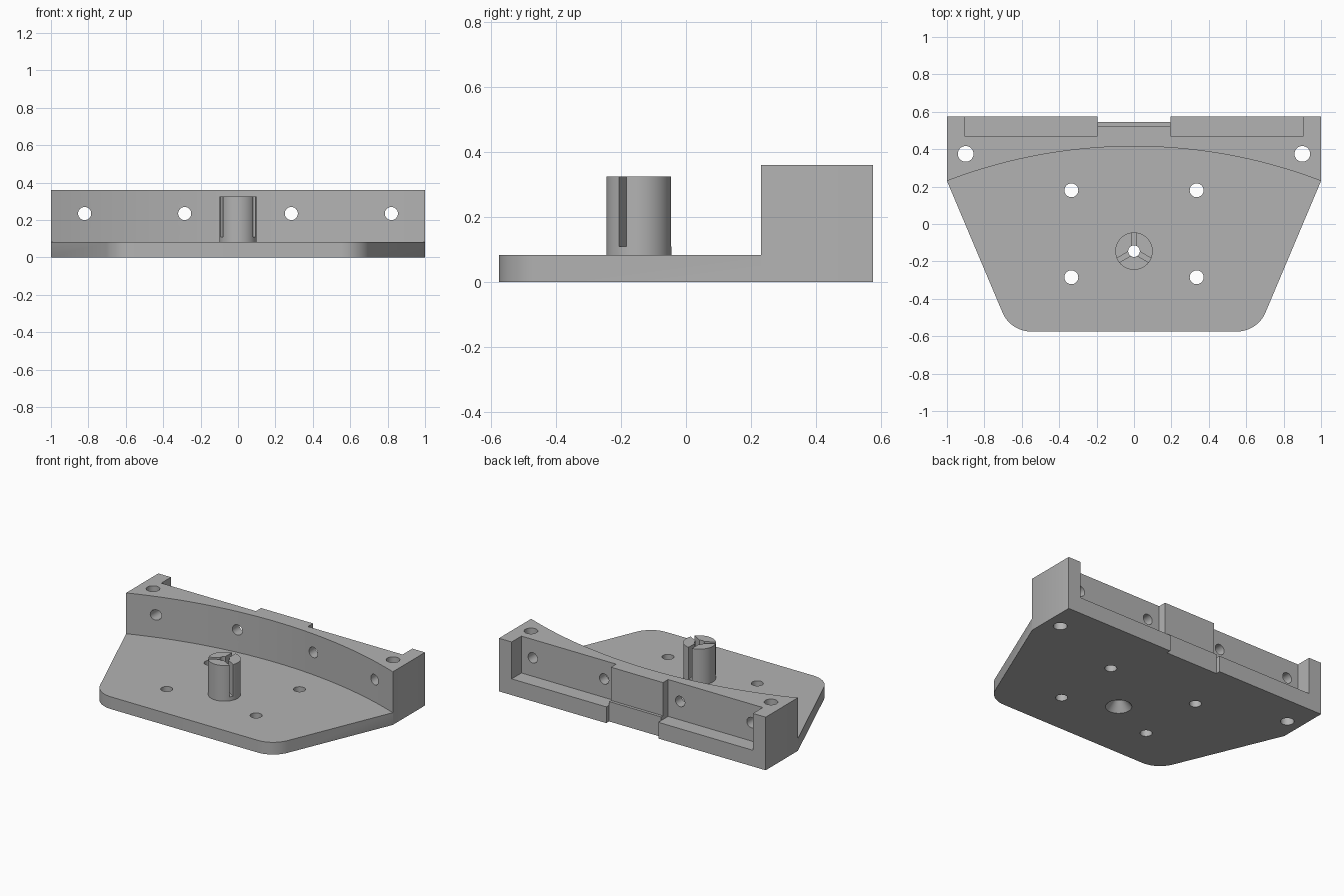
import bpy, bmesh
from math import sin, cos, pi, radians, sqrt
from mathutils import Matrix, Vector

cube = bpy.data.objects.get("Cube")
if cube:
    bpy.data.objects.remove(cube, do_unlink=True)

grey = bpy.data.materials.new("light_grey")
grey.use_nodes = True
colour = (0.45, 0.45, 0.45, 1)
grey.diffuse_color = colour
grey.node_tree.nodes["Principled BSDF"].inputs["Base Color"].default_value = colour


def make_object(name, bm):
    bmesh.ops.recalc_face_normals(bm, faces=bm.faces)
    mesh = bpy.data.meshes.new(name)
    bm.to_mesh(mesh)
    bm.free()
    mesh.materials.append(grey)
    obj = bpy.data.objects.new(name, mesh)
    bpy.context.collection.objects.link(obj)
    return obj


def prism(name, outline, z0, z1):
    bm = bmesh.new()
    face = bm.faces.new([bm.verts.new((x, y, z0)) for x, y in outline])
    top = bmesh.ops.extrude_face_region(bm, geom=[face])["geom"]
    moved = [v for v in top if isinstance(v, bmesh.types.BMVert)]
    bmesh.ops.translate(bm, verts=moved, vec=(0, 0, z1 - z0))
    return make_object(name, bm)


def box(name, x0, x1, y0, y1, z0, z1):
    return prism(name, [(x0, y0), (x1, y0), (x1, y1), (x0, y1)], z0, z1)


def cone(name, centre, r1, r2, depth, sides=48, along_y=False):
    bm = bmesh.new()
    spin = Matrix.Rotation(pi / 2, 4, 'X') if along_y else Matrix()
    bmesh.ops.create_cone(bm, cap_ends=True, segments=sides, radius1=r1, radius2=r2,
                          depth=depth, matrix=Matrix.Translation(centre) @ spin)
    return make_object(name, bm)


def cut(target, cutter):
    mod = target.modifiers.new("cut", 'BOOLEAN')
    mod.operation = 'DIFFERENCE'
    mod.solver = 'EXACT'
    mod.object = cutter
    bpy.context.view_layer.objects.active = target
    bpy.ops.object.modifier_apply(modifier=mod.name)
    bpy.data.objects.remove(cutter, do_unlink=True)


BACK, SHOULDER = 0.575, 0.23
PLATE, TOP = 0.083, 0.36
POST_Y = -0.145

# Body outline: tapered plate with two rounded front corners
slope = Vector((0.34, 0.805)).normalized()
radius = 0.166
mid = Vector((0.55, -BACK + radius))
turn = radians(67)
half = [(mid.x + radius * sin(turn * i / 12), mid.y - radius * cos(turn * i / 12))
        for i in range(13)]
half += [(1, SHOULDER), (1, BACK)]
body = prism("mounting_bracket", half + [(-x, y) for x, y in reversed(half)], 0, TOP)

# Clear the space in front of the curved wall
sag = 0.185
arc_r = (1 + sag * sag) / (2 * sag)
reach = 1.04
arc = []
for i in range(65):
    x = reach - 2 * reach * i / 64
    arc.append((x, SHOULDER + sag - arc_r + sqrt(arc_r ** 2 - x * x)))
cut(body, prism("front_cutter", [(-reach, -1), (reach, -1)] + arc, PLATE, 1))

# Rear pockets and stepped centre notch
for side in (-1, 1):
    xs = sorted((side * 0.195, side * 0.905))
    cut(body, box("pocket_cutter", *xs, 0.47, 1, 0.11, 1))
cut(body, box("notch_cutter", -0.195, 0.195, 0.545, 1, -1, 1))
cut(body, box("step_cutter", -0.196, 0.196, 0.525, 1, 0.135, 1))

# Screw holes, mirrored left and right
for side in (-1, 1):
    for x, y, r in ((0.9, 0.375, 0.042), (0.335, 0.18, 0.037), (0.335, -0.285, 0.037)):
        cut(body, cone("screw_cutter", (side * x, y, 0.2), r, r, 1))
    for x in (0.285, 0.82):
        cut(body, cone("wall_cutter", (side * x, 0.4, 0.235), 0.035, 0.035, 0.6, along_y=True))

# Countersunk bore under the post
cut(body, cone("bore_cutter", (0, POST_Y, 0.1), 0.031, 0.031, 1))
cut(body, cone("countersink_cutter", (0, POST_Y, 0.02), 0.097, 0.031, 0.08))

# Split post with a central bore and three slots
post = cone("split_post", (0, POST_Y, (PLATE + 0.325) / 2), 0.1, 0.1, 0.325 - PLATE, 64)
cut(post, cone("post_bore_cutter", (0, POST_Y, 0.2), 0.031, 0.031, 1))
for angle in (90, 210, 330):
    slot = box("slot_cutter", 0, 0.2, -0.013, 0.013, 0.11, 1)
    slot.data.transform(Matrix.Translation((0, POST_Y, 0)) @
                        Matrix.Rotation(radians(angle), 4, 'Z'))
    cut(post, slot)

# Smooth round surfaces while keeping edges crisp
bpy.ops.object.select_all(action='DESELECT')
for obj in (body, post):
    obj.select_set(True)
bpy.context.view_layer.objects.active = body
bpy.ops.object.shade_smooth_by_angle(angle=radians(25))
